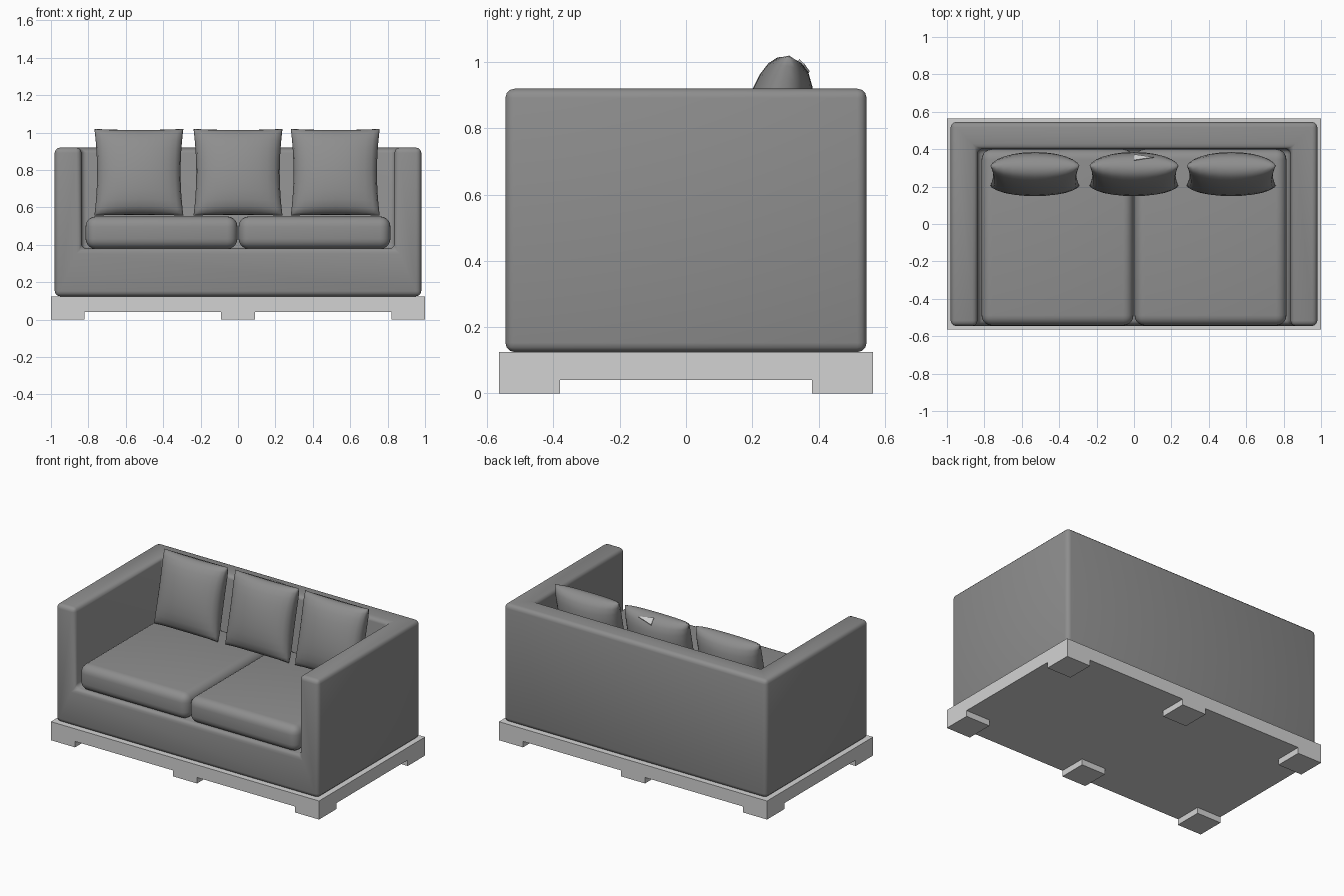
import bpy, bmesh, math
from mathutils import Matrix, Vector

if "Cube" in bpy.data.objects:
    bpy.data.objects.remove(bpy.data.objects["Cube"])


def material(name, value):
    m = bpy.data.materials.new(name)
    m.use_nodes = True
    colour = (value, value, value, 1)
    m.diffuse_color = colour
    m.node_tree.nodes["Principled BSDF"].inputs["Base Color"].default_value = colour
    return m


fabric = material("grey_fabric", 0.27)
frame = material("light_grey_base", 0.65)


def add_object(name, bm, mat):
    bmesh.ops.recalc_face_normals(bm, faces=bm.faces)
    me = bpy.data.meshes.new(name)
    bm.to_mesh(me)
    bm.free()
    ob = bpy.data.objects.new(name, me)
    bpy.context.collection.objects.link(ob)
    me.materials.append(mat)
    return ob


def add_box(bm, low, high):
    low, high = Vector(low), Vector(high)
    size = high - low
    mat = Matrix.Translation((low + high) / 2) @ Matrix.Diagonal((*size, 1))
    bmesh.ops.create_cube(bm, size=1, matrix=mat)


def box(name, low, high, mat):
    bm = bmesh.new()
    add_box(bm, low, high)
    return add_object(name, bm, mat)


def activate(ob):
    bpy.ops.object.select_all(action="DESELECT")
    ob.select_set(True)
    bpy.context.view_layer.objects.active = ob


def smooth(ob, degrees):
    activate(ob)
    bpy.ops.object.shade_smooth_by_angle(angle=math.radians(degrees))


def round_edges(ob, width, segments):
    activate(ob)
    mod = ob.modifiers.new("rounding", "BEVEL")
    mod.width = width
    mod.segments = segments
    mod.limit_method = "ANGLE"
    bpy.ops.object.modifier_apply(modifier=mod.name)
    smooth(ob, 60)


# Plinth and its six feet
box("plinth", (-1, -0.565, 0.04), (1, 0.565, 0.125), frame)
bm = bmesh.new()
for x in (-0.91, 0, 0.91):
    for y in (-0.4725, 0.4725):
        add_box(bm, (x - 0.09, y - 0.0925, 0), (x + 0.09, y + 0.0925, 0.04))
add_object("feet", bm, frame)

# Upholstered body: a block with the seat well cut out
body = box("sofa_body", (-0.98, -0.545, 0.125), (0.98, 0.545, 0.92), fabric)
well = box("seat_well_cutter", (-0.837, -0.8, 0.38), (0.837, 0.402, 1.2), fabric)
well.hide_render = True
activate(body)
cut = body.modifiers.new("seat_well", "BOOLEAN")
cut.operation = "DIFFERENCE"
cut.solver = "EXACT"
cut.object = well
bpy.ops.object.modifier_apply(modifier=cut.name)
bpy.data.objects.remove(well)
round_edges(body, 0.028, 3)

# Seat cushions
for side, low, high in (("right", -0.815, -0.003), ("left", 0.003, 0.815)):
    seat = box(side + "_seat_cushion", (low, -0.543, 0.378), (high, 0.4, 0.552), fabric)
    round_edges(seat, 0.055, 5)

# Back pillows: two bulging sheets that meet at a seam, leaning back
N = 12
LEAN = Matrix.Rotation(math.radians(-13), 4, "X")


def pillow_point(u, v, side):
    x = u * (0.238 - 0.015 * (1 - v * v))
    z = v * (0.238 - 0.006 * (1 - u * u))
    bulge = max(0, (1 - u * u) * (1 - v * v)) ** 0.38
    y = bulge * (0.115 if side > 0 else -0.095)
    return LEAN @ Vector((x, y, z)) + Vector((0, 0.258, 0.788))


def pillow(name, x):
    bm = bmesh.new()
    steps = [math.sin(math.pi / 2 * (2 * i / N - 1)) for i in range(N + 1)]
    for side in (-1, 1):
        grid = [[bm.verts.new(pillow_point(u, v, side)) for u in steps] for v in steps]
        for j in range(N):
            for i in range(N):
                bm.faces.new((grid[j][i], grid[j][i + 1],
                              grid[j + 1][i + 1], grid[j + 1][i]))
    bmesh.ops.remove_doubles(bm, verts=bm.verts, dist=0.0001)
    ob = add_object(name, bm, fabric)
    ob.location.x = x
    smooth(ob, 70)


for name, x in (("right", -0.53), ("middle", 0), ("left", 0.52)):
    pillow(name + "_back_pillow", x)

# Small pale triangular patch on top of the middle pillow
bm = bmesh.new()
lift = Vector((0, 0.003, 0.006))
corners = [pillow_point(u, v, 1) + lift for u, v in ((0, 0.985), (0, 0.86), (0.45, 0.93))]
lower = [bm.verts.new(c - lift) for c in corners]
upper = [bm.verts.new(c) for c in corners]
bm.faces.new(upper)
bm.faces.new(lower[::-1])
for i in range(3):
    k = (i + 1) % 3
    bm.faces.new((lower[i], lower[k], upper[k], upper[i]))
add_object("pillow_patch", bm, frame)
